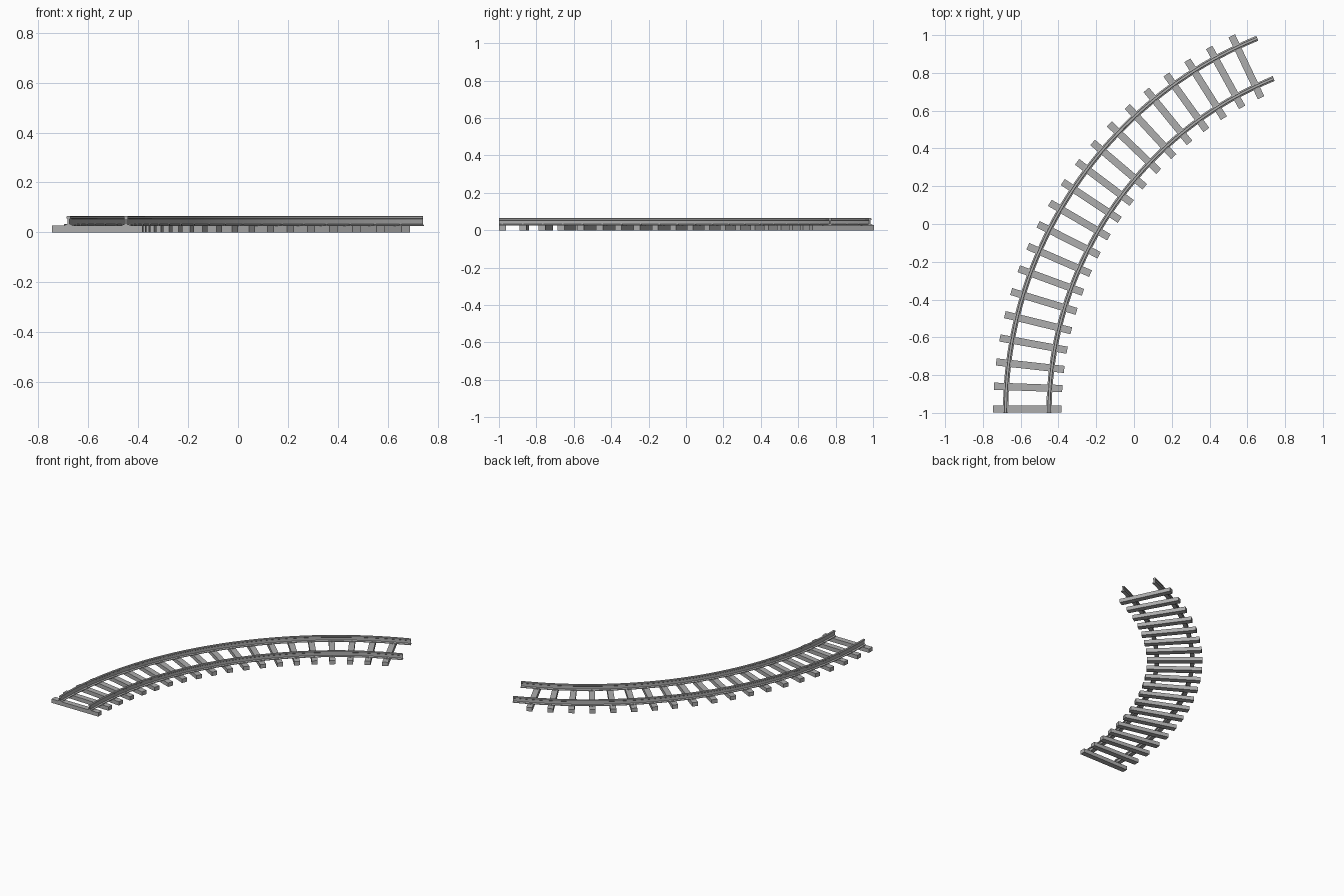
import bpy, bmesh, math
from mathutils import Matrix, Vector

cube = bpy.data.objects.get("Cube")
if cube:
    bpy.data.objects.remove(cube, do_unlink=True)

CENTRE = Vector((1.462, -1.0, 0))
TRACK_R, RAIL_GAP = 2.027, 0.23
SWEEP = 67.8
TIES, TIE_SIZE = 20, (0.362, 0.038, 0.027)


def material(name, rgb):
    m = bpy.data.materials.new(name)
    m.use_nodes = True
    m.diffuse_color = (*rgb, 1)
    m.node_tree.nodes["Principled BSDF"].inputs["Base Color"].default_value = (*rgb, 1)
    return m


grey = material("steel grey", (0.42, 0.42, 0.42))


def finish(name, bm):
    bmesh.ops.recalc_face_normals(bm, faces=bm.faces)
    me = bpy.data.meshes.new(name)
    bm.to_mesh(me)
    bm.free()
    me.materials.append(grey)
    ob = bpy.data.objects.new(name, me)
    bpy.context.collection.objects.link(ob)
    return ob


def on_arc(radius, degrees, z=0):
    a = math.radians(degrees)
    return CENTRE + Vector((-radius * math.cos(a), radius * math.sin(a), z))


def add_box(bm, size, place, turn):
    mat = Matrix.Translation(place) @ Matrix.Rotation(-math.radians(turn), 4, 'Z')
    bmesh.ops.create_cube(bm, size=1, matrix=mat @ Matrix.Diagonal((*size, 1)))


# Rails: an I-shaped section swept along the arc
half = [(0.014, 0.026), (0.014, 0.030), (0.004, 0.034), (0.004, 0.053),
        (0.008, 0.056), (0.008, 0.063), (0.006, 0.065)]
section = half + [(-x, z) for x, z in reversed(half)]


def rail(name, radius, steps=48):
    bm = bmesh.new()
    rings = [[bm.verts.new(on_arc(radius + x, SWEEP * i / steps, z)) for x, z in section]
             for i in range(steps + 1)]
    n = len(section)
    for a, b in zip(rings, rings[1:]):
        for j in range(n):
            k = (j + 1) % n
            bm.faces.new((a[j], a[k], b[k], b[j]))
    bm.faces.new(rings[0])
    bm.faces.new(rings[-1])
    ob = finish(name, bm)
    bpy.ops.object.select_all(action='DESELECT')
    bpy.context.view_layer.objects.active = ob
    ob.select_set(True)
    bpy.ops.object.shade_smooth_by_angle(angle=math.radians(25))


rail_radii = {"outer_rail": TRACK_R + RAIL_GAP / 2, "inner_rail": TRACK_R - RAIL_GAP / 2}
for name, radius in rail_radii.items():
    rail(name, radius)

# Ties with a small spike on both sides of each rail
ties, spikes = bmesh.new(), bmesh.new()
for i in range(TIES):
    angle = 0.56 + 3.375 * i - 0.7 * math.sin(math.pi * i / (TIES - 1))
    turn = angle - {0: 0.56, 1: 1.8, 2: 0.8}.get(i, 0)
    add_box(ties, TIE_SIZE, on_arc(TRACK_R, angle, TIE_SIZE[2] / 2), turn)
    for radius in rail_radii.values():
        for side in (-1, 1):
            add_box(spikes, (0.008, 0.008, 0.008),
                    on_arc(radius + side * 0.014, angle, 0.030), turn)
finish("ties", ties)
finish("rail_spikes", spikes)
